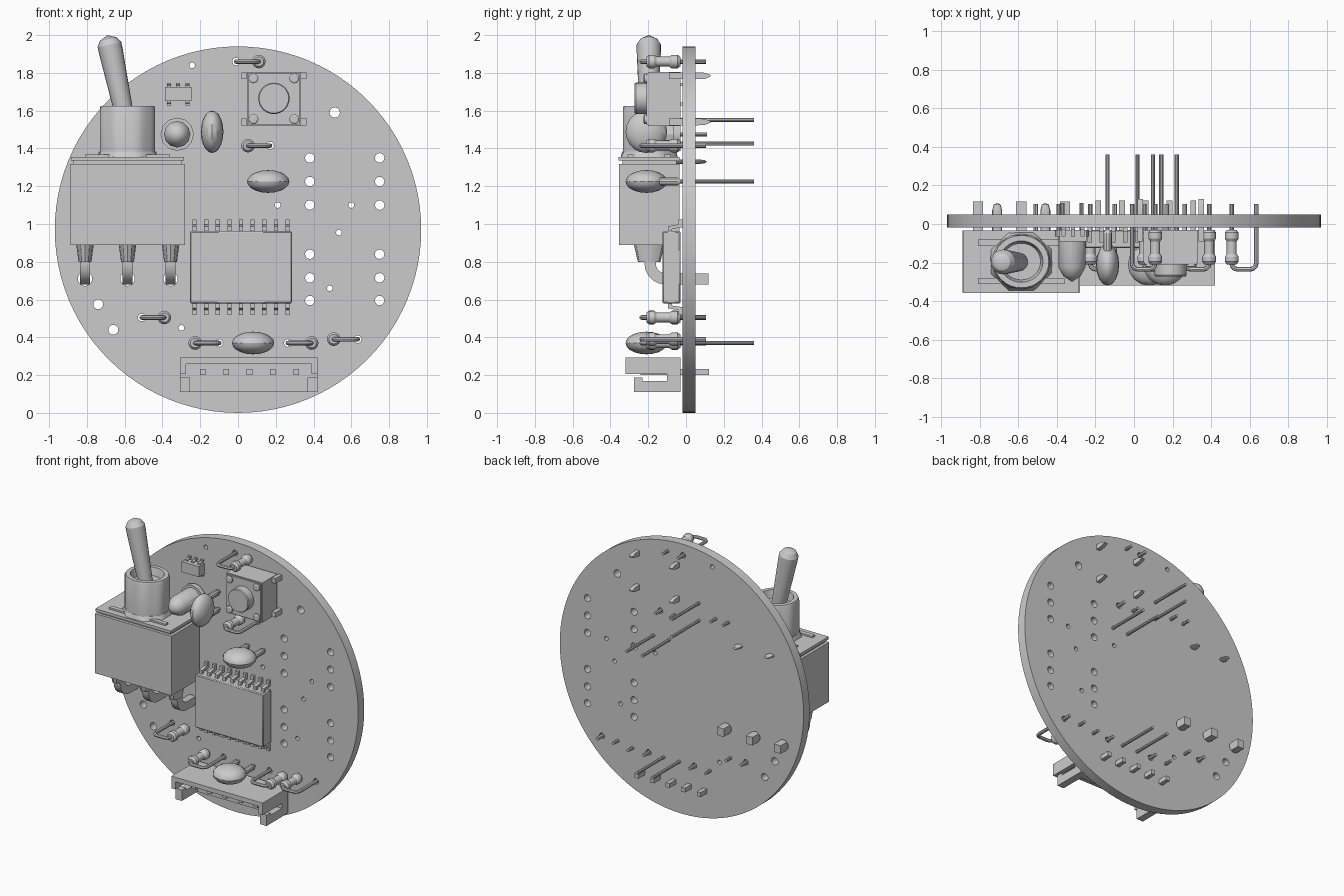
import bpy, bmesh
from math import sin, cos, pi, radians
from mathutils import Matrix, Vector

if "Cube" in bpy.data.objects:
    bpy.data.objects.remove(bpy.data.objects["Cube"])


def finish(name, bm):
    bmesh.ops.remove_doubles(bm, verts=bm.verts, dist=1e-5)
    bmesh.ops.recalc_face_normals(bm, faces=bm.faces)
    me = bpy.data.meshes.new(name)
    bm.to_mesh(me)
    bm.free()
    ob = bpy.data.objects.new(name, me)
    bpy.context.collection.objects.link(ob)
    return ob


def boxes(name, *specs):
    """Each spec: x0, x1, y0, y1, z0, z1."""
    bm = bmesh.new()
    for x0, x1, y0, y1, z0, z1 in specs:
        m = Matrix.Translation(((x0 + x1) / 2, (y0 + y1) / 2, (z0 + z1) / 2)) \
            @ Matrix.Diagonal((x1 - x0, y1 - y0, z1 - z0, 1))
        bmesh.ops.create_cube(bm, size=1, matrix=m)
    return finish(name, bm)


def prism(name, pts, x0, x1):
    """Extrude a (y, z) outline along x."""
    bm = bmesh.new()
    a = [bm.verts.new((x0, y, z)) for y, z in pts]
    b = [bm.verts.new((x1, y, z)) for y, z in pts]
    bm.faces.new(a)
    bm.faces.new(b)
    n = len(pts)
    for i in range(n):
        bm.faces.new((a[i], a[(i + 1) % n], b[(i + 1) % n], b[i]))
    return finish(name, bm)


def outward(x, z, y=0):
    """Local z points out of the board's front."""
    return Matrix.Translation((x, y, z)) @ Matrix.Rotation(pi / 2, 4, 'X')


def lathe(name, profile, mat, seg=20, flat=None):
    """Revolve (radius, height); 'flat' clips the outline to an octagon."""
    bm = bmesh.new()
    rings = []
    for r, t in profile:
        ring = []
        for i in range(seg):
            a = 2 * pi * i / seg
            off = (a + pi / 8) % (pi / 4) - pi / 8
            rr = min(r, flat / cos(off)) if flat else r
            ring.append(bm.verts.new(mat @ Vector((rr * cos(a), rr * sin(a), t))))
        rings.append(ring)
    for p, q in zip(rings, rings[1:]):
        for i in range(seg):
            j = (i + 1) % seg
            bm.faces.new((p[i], p[j], q[j], q[i]))
    for ring, (r, t) in ((rings[0], profile[0]), (rings[-1], profile[-1])):
        if r > 0:
            bm.faces.new(ring)
    return finish(name, bm)


def pin(name, x, z, y0, y1, r=0.011):
    return lathe(name, [(r, -y1), (r, -y0)], outward(x, z), 10)


def curve_mesh(name, cu, splines, cyclic, mat=Matrix()):
    for pts in splines:
        s = cu.splines.new('POLY')
        s.points.add(len(pts) - 1)
        for p, co in zip(s.points, pts):
            p.co = (*co, 1)
        s.use_cyclic_u = cyclic
    tmp = bpy.data.objects.new(name + "_curve", cu)
    bpy.context.collection.objects.link(tmp)
    dg = bpy.context.evaluated_depsgraph_get()
    me = bpy.data.meshes.new_from_object(tmp.evaluated_get(dg))
    bpy.data.objects.remove(tmp)
    bm = bmesh.new()
    bm.from_mesh(me)
    bm.transform(mat)
    return finish(name, bm)


def circle(x, z, r, n):
    return [(x + r * cos(2 * pi * i / n), z + r * sin(2 * pi * i / n), 0) for i in range(n)]


# Resistors: body x, z, x of the returning wire
resistors = [(.11, 1.86, -.01), (.053, 1.415, .17), (-.39, .505, -.51),
             (-.227, .37, -.10), (.39, .37, .264), (.507, .39, .634)]
terminals = (-.81, -.585, -.357)

# Round circuit board with drilled holes
holes = [(x, z, .025) for x in (.38, .75) for z in (1.35, 1.225, 1.10, .84, .715, .595)]
holes += [(.512, 1.59, .027), (-.74, .575, .026), (-.66, .44, .026)]
holes += [(x, z, .015) for x, z in ((-.243, 1.84), (.60, 1.10), (.21, 1.10),
                                    (.534, .955), (.486, .66), (-.30, .45))]
holes += [(wx, z, .02) for _, z, wx in resistors]
holes += [(x, .71, .038) for x in terminals]
cu = bpy.data.curves.new("board", 'CURVE')
cu.dimensions = '2D'
cu.fill_mode = 'BOTH'
cu.extrude = .034
curve_mesh("circuit_board", cu,
           [circle(0, .97, .97, 96)] + [circle(x, z, r, 16) for x, z, r in holes],
           True, outward(0, 0, .015))

# Upright resistors with looped leads
for x, z, wx in resistors:
    lathe("resistor_body", [(0, .03), (.025, .03), (.036, .045), (.036, .075), (.026, .09),
                            (.026, .155), (.036, .17), (.036, .195), (.025, .21), (0, .21)],
          outward(x, z), 16)
    d = .03 if wx > x else -.03
    bend = []
    for k in range(4):
        a = pi / 2 * k / 3
        bend.append((x + d * (1 - cos(a)), -.205 - .03 * sin(a), z))
    back = [(x + wx - px, py, pz) for px, py, pz in reversed(bend)]
    cu = bpy.data.curves.new("lead", 'CURVE')
    cu.dimensions = '3D'
    cu.bevel_depth = .012
    cu.bevel_resolution = 2
    cu.use_fill_caps = True
    curve_mesh("resistor_lead", cu, [[(x, -.19, z)] + bend + back + [(wx, .105, z)]], False)
    pin("resistor_pin", x, z, -.04, .105)

# Lens-shaped capacitors with long leads
for x, z, rx, rz in ((-.137, 1.488, .06, .112), (.16, 1.225, .112, .06), (.08, .37, .112, .06)):
    bm = bmesh.new()
    bmesh.ops.create_uvsphere(bm, u_segments=16, v_segments=10, radius=1,
                              matrix=Matrix.Translation((x, -.21, z)) @ Matrix.Diagonal((rx, .11, rz, 1)))
    finish("capacitor_body", bm)
    for s in (-1, 1):
        px, pz = (x, z + s * .063) if rz > rx else (x + s * .062, z)
        pin("capacitor_lead", px, pz, -.2, .36)
        lathe("capacitor_lead_collar", [(.013, .03), (.022, .045), (.022, .09), (.022, .19)],
              outward(px, pz), 10)

# Indicator lamp
lathe("lamp", [(0, .03), (.088, .03), (.088, .065), (.07, .065), (.07, .225), (.045, .27), (0, .3)],
      outward(-.322, 1.475), 12)
for s in (-.05, .05):
    pin("lamp_pin", -.322 + s, 1.475, -.05, .11)

# Push button
boxes("button_case", (.048, .333, -.2, -.03, 1.52, 1.805))
boxes("button_cover", (.055, .326, -.21, -.2, 1.527, 1.798))
lathe("button_cap", [(.083, .2), (.083, .265), (.078, .272), (0, .272)], outward(.19, 1.665), 32)
for sx in (-1, 1):
    for sz in (-1, 1):
        x, z = .19 + sx * .108, 1.6625 + sz * .108
        lathe("button_rivet", [(.026, .2), (.026, .22), (.018, .225), (0, .225)], outward(x, z), 16)
        leg = [(-.09, -.018), (.06, -.018), (.1, -.016), (.13, -.004), (.13, .004),
               (.1, .016), (.06, .018), (-.09, .018)]
        x, z = .19 + sx * .158, 1.6625 + sz * .122
        prism("button_leg", [(y, z + h) for y, h in leg], x - .014, x + .014)

# Large chip with gull-wing legs
chip = boxes("chip_body", (-.255, .287, -.125, -.03, .58, .962))
bv = chip.modifiers.new("edge", 'BEVEL')
bv.width = .006
bv.segments = 1
wing = [(-.095, -.01), (-.095, .026), (-.04, .036), (-.04, .062), (-.018, .062),
        (-.018, .02), (-.075, .012), (-.075, -.01)]
for i in range(9):
    x = -.23 + i * .0615
    for edge, s in ((.962, 1), (.58, -1)):
        prism("chip_leg", [(y, edge + s * d) for y, d in wing], x - .011, x + .011)

# Small five-leg chip
boxes("small_chip_body", (-.387, -.247, -.09, -.03, 1.65, 1.725))
for x, edge, s in [(x, 1.725, 1) for x in (-.366, -.317, -.268)] + [(x, 1.65, -1) for x in (-.366, -.268)]:
    prism("small_chip_leg", [(.6 * y - .008, edge + s * d * .35) for y, d in wing], x - .01, x + .01)

# Toggle switch case, mounting plate and washer
boxes("switch_case", (-.89, -.28, -.355, -.035, .89, 1.318))
boxes("switch_neck", (-.87, -.3, -.335, -.05, 1.318, 1.337))
boxes("switch_plate", (-.885, -.285, -.358, -.035, 1.335, 1.355))
boxes("switch_plate_ribs", *[(-.81, -.36, y - .016, y + .016, 1.355, 1.367) for y in (-.097, -.295)])
sw = Matrix.Translation((-.585, -.195, 0)) @ Matrix.Diagonal((1, .95, 1, 1))
lathe("switch_washer", [(.19, 1.35), (.15, 1.385), (0, 1.385)], sw, 32, .16)
lathe("switch_bushing", [(.153, 1.36), (.153, 1.61), (.143, 1.625), (.113, 1.625), (.1, 1.57), (0, 1.57)],
      sw, 32, .146)
# Tilted lever
lathe("switch_lever", [(0, 0), (.045, 0), (.051, .12), (.064, .42), (.064, .46), (.045, .49), (0, .511)],
      Matrix.Translation((-.585, -.197, 1.5)) @ Matrix.Rotation(radians(-12), 4, 'Y'), 20)
# Plate tabs through the board
for x in (-.71, -.46):
    lathe("switch_tab", [(.026, -.07), (.026, .06)], outward(x, 1.33) @ Matrix.Diagonal((1, .45, 1, 1)), 12)
    lathe("switch_tab_tip", [(0, -.11), (.018, -.1), (.026, -.07)],
          outward(x, 1.33) @ Matrix.Diagonal((1, .45, 1, 1)), 12)

# Switch terminals: tapered root and bent strip
yc, zc, ro, ri = -.11, .79, .11, .05
strip = [(-.22, .85)] + [(yc - ro * cos(a), zc - ro * sin(a)) for a in [pi / 2 * k / 5 for k in range(6)]]
strip += [(.118, .68), (.118, .738)]
strip += [(yc - ri * cos(a), zc - ri * sin(a)) for a in [pi / 2 * k / 5 for k in range(5, -1, -1)]] + [(-.16, .85)]
for x in terminals:
    lathe("terminal_root", [(.034, .8), (.047, .895)],
          Matrix.Translation((x, -.195, 0)) @ Matrix.Diagonal((1, 1.75, 1, 1)), 12)
    prism("terminal_strip", strip, x - .026, x + .026)

# Edge connector: housing, end hooks and pins
x0, x1 = -.306, .42
boxes("connector_housing", (x0, x1, -.32, -.03, .26, .292), (x0, x1, -.1, -.03, .11, .26),
      (x0, x0 + .032, -.32, -.1, .205, .26), (x1 - .032, x1, -.32, -.1, .205, .26))
hook = [(-.275, .11), (-.09, .11), (-.09, .17), (-.23, .17), (-.23, .188), (-.275, .188)]
for x in (x0, x1 - .052):
    prism("connector_hook", hook, x, x + .052)
for i in range(5):
    x = -.186 + i * .1235
    boxes("connector_pin", (x - .015, x + .015, -.24, .122, .2, .232))

# Smooth curved parts, keep edges crisp
for ob in bpy.context.scene.objects:
    ob.select_set(True)
bpy.context.view_layer.objects.active = chip
bpy.ops.object.shade_smooth_by_angle(angle=radians(30))
